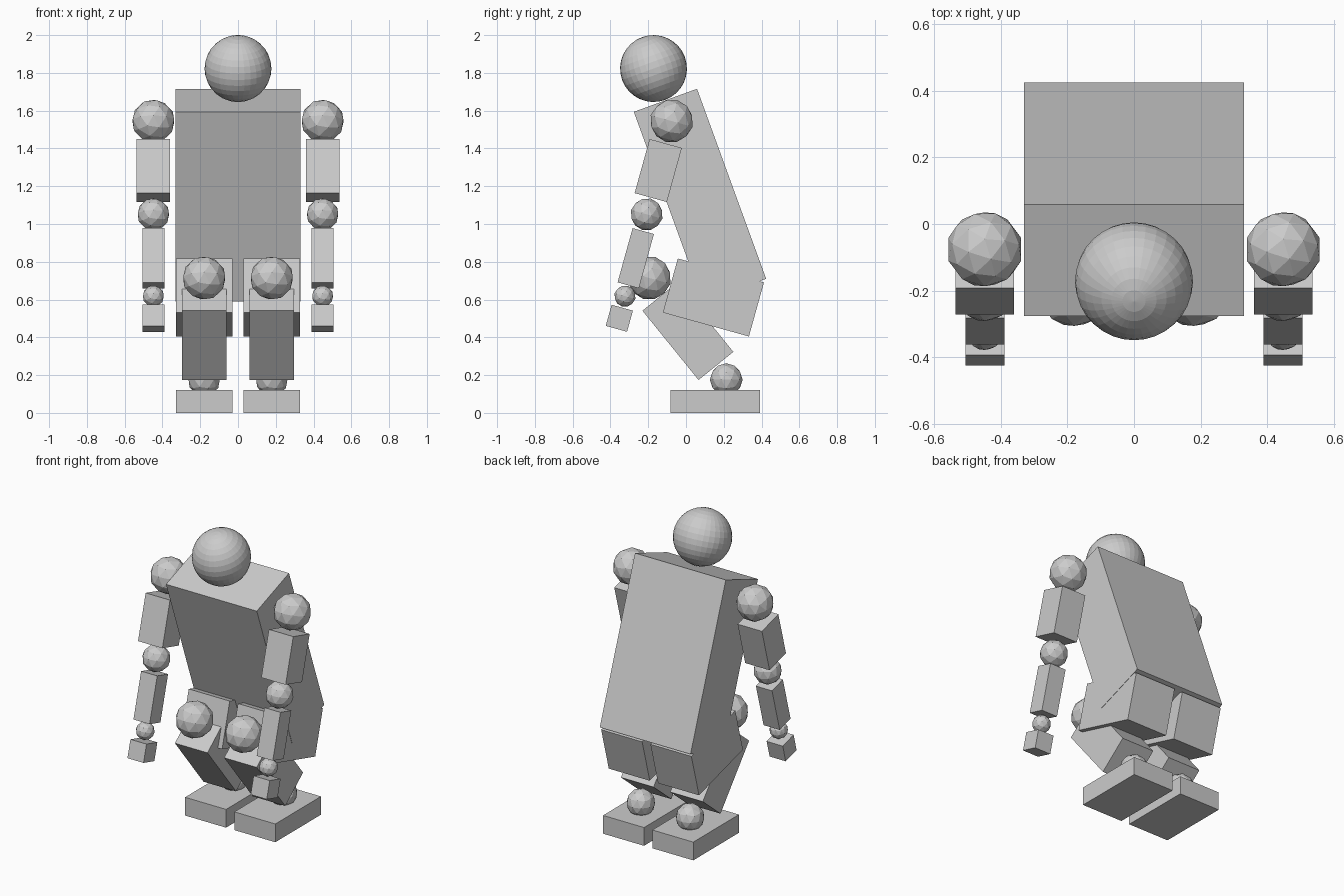
import bpy
from math import radians

if "Cube" in bpy.data.objects:
    bpy.data.objects.remove(bpy.data.objects["Cube"])

ARM = -15.5     # arm swing, degrees about x
LEAN = 20       # forward lean of the torso


def box(name, loc, size, tilt=0):
    bpy.ops.mesh.primitive_cube_add(size=1, location=loc, rotation=(radians(tilt), 0, 0))
    ob = bpy.context.object
    ob.name = name
    ob.scale = size
    return ob


def joint(name, loc, radius, tilt=0):
    bpy.ops.mesh.primitive_ico_sphere_add(subdivisions=2, radius=radius, location=loc,
                                          rotation=(radians(tilt), 0, 0))
    bpy.context.object.name = name


# torso and head
box("torso", (0, 0.074, 1.152), (0.66, 0.356, 1.07), LEAN)
bpy.ops.mesh.primitive_uv_sphere_add(segments=32, ring_count=16, radius=0.177,
                                     location=(0, -0.172, 1.823),
                                     rotation=(radians(LEAN), 0, 0))
bpy.context.object.name = "head"

for side, s in (("left", 1), ("right", -1)):
    # arm
    ax = 0.448 * s
    joint(side + "_shoulder", (ax, -0.076, 1.545), 0.115, ARM)
    box(side + "_upper_arm", (ax, -0.147, 1.283), (0.177, 0.177, 0.297), ARM)
    joint(side + "_elbow", (ax, -0.208, 1.051), 0.086, ARM)
    box(side + "_forearm", (ax, -0.266, 0.819), (0.117, 0.117, 0.298), ARM)
    joint(side + "_wrist", (ax, -0.323, 0.618), 0.057, ARM)
    box(side + "_hand", (ax, -0.353, 0.501), (0.117, 0.117, 0.116), ARM)
    # leg
    lx = 0.179 * s
    box(side + "_thigh", (lx, 0.145, 0.611), (0.298, 0.473, 0.297), ARM)
    joint(side + "_knee", (lx, -0.194, 0.714), 0.116, ARM)
    box(side + "_shin", (lx, 0.01, 0.432), (0.237, 0.237, 0.472), 39)
    joint(side + "_ankle", (lx, 0.213, 0.176), 0.087)
    box(side + "_foot", (lx, 0.156, 0.06), (0.298, 0.474, 0.12))
